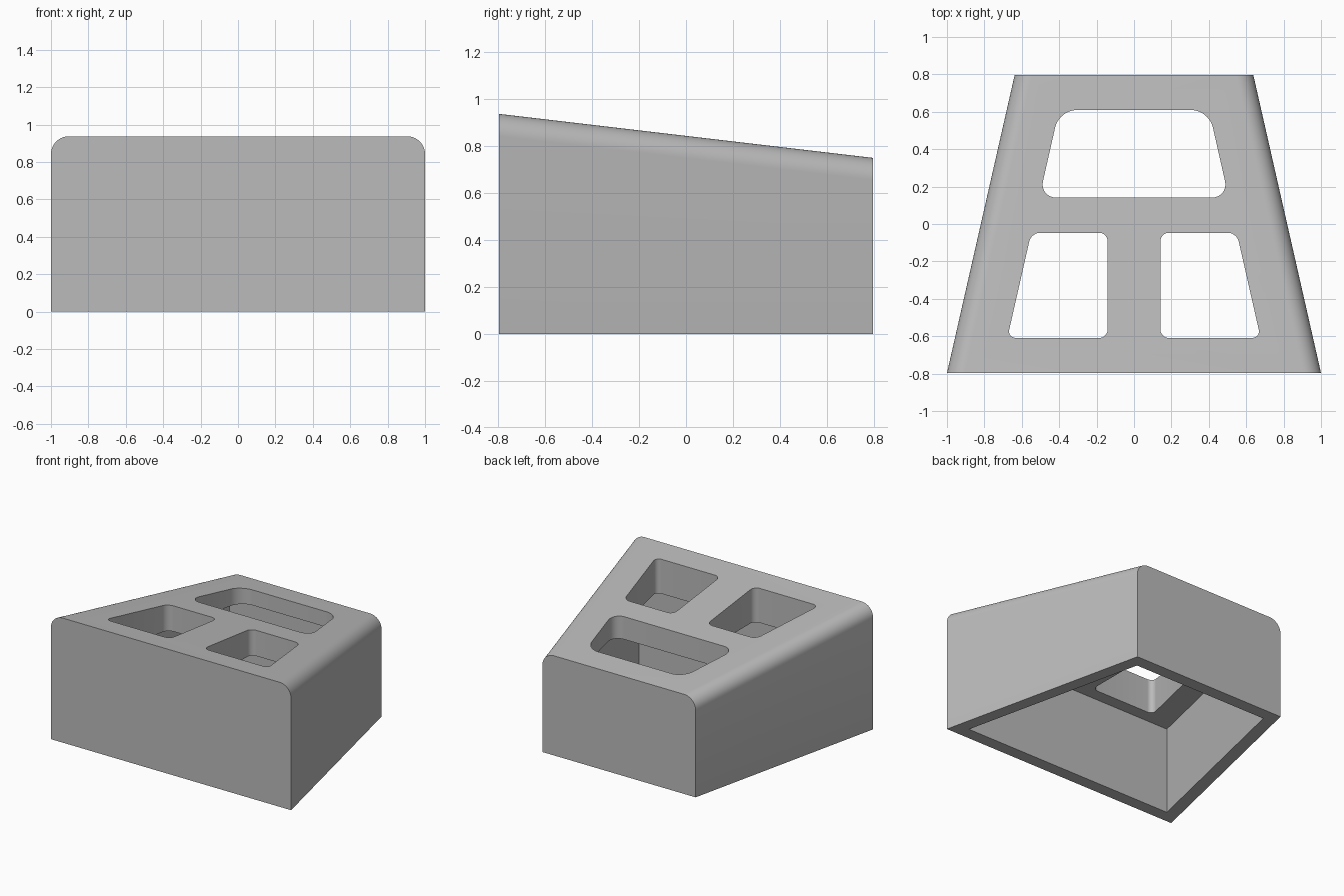
import bpy, bmesh, math

if "Cube" in bpy.data.objects:
    bpy.data.objects.remove(bpy.data.objects["Cube"], do_unlink=True)

U = 3 / 32                     # wall thickness, the module of the whole block
HALF_DEPTH = 8.5 * U
BACK_X, FRONT_X = 0.638, 1.0
TAPER = (FRONT_X - BACK_X) / (2 * HALF_DEPTH)

grey = bpy.data.materials.new("mid_grey")
grey.use_nodes = True
colour = (0.5, 0.5, 0.5, 1)
grey.diffuse_color = colour
grey.node_tree.nodes["Principled BSDF"].inputs["Base Color"].default_value = colour


def side_x(y, inset):
    """Half width at depth y, moved in square to the slanted side."""
    return BACK_X + (HALF_DEPTH - y) * TAPER - inset * math.hypot(1, TAPER)


def prism(name, outline, bottom, top, rounded=None, radius=0.0):
    """Upright prism; top(y) gives the height, rounded(edge) picks edges to round."""
    bm = bmesh.new()
    low = [bm.verts.new((x, y, bottom)) for x, y in outline]
    high = [bm.verts.new((x, y, top(y))) for x, y in outline]
    bm.faces.new(low[::-1])
    bm.faces.new(high)
    n = len(outline)
    for i in range(n):
        j = (i + 1) % n
        bm.faces.new((low[i], low[j], high[j], high[i]))
    bmesh.ops.recalc_face_normals(bm, faces=bm.faces)
    if rounded:
        bmesh.ops.bevel(bm, geom=[e for e in bm.edges if rounded(e)], offset=radius,
                        segments=10, profile=0.5, affect='EDGES')
    mesh = bpy.data.meshes.new(name)
    bm.to_mesh(mesh)
    bm.free()
    mesh.materials.append(grey)
    obj = bpy.data.objects.new(name, mesh)
    bpy.context.collection.objects.link(obj)
    return obj


def trapezoid(front, back, inset):
    fx, bx = side_x(front, inset), side_x(back, inset)
    return [(-fx, front), (fx, front), (bx, back), (-bx, back)]


def upright(e):
    a, b = (v.co for v in e.verts)
    return (a - b).xy.length < 0.001


def top_side(e):
    a, b = (v.co for v in e.verts)
    return abs(a.y - b.y) > 0.1 and min(a.z, b.z) > 0.1


# Tapered block with a sloping top and rounded upper side edges
block = prism("hollow_block", trapezoid(-HALF_DEPTH, HALF_DEPTH, 0), 0,
              lambda y: 9 * U - y * 2 * U / (2 * HALF_DEPTH), top_side, U)

# Hollow underside with a level ceiling
cutters = [prism("cavity_cutter", trapezoid(-7.5 * U, 7.5 * U, U), -0.2, lambda y: 7 * U)]

# Wide rear opening
cutters.append(prism("rear_opening_cutter", trapezoid(1.5 * U, 6.5 * U, 3 * U - 0.008),
                     0.4, lambda y: 1.3, upright, U))

# Pair of front openings
front, back = -6.5 * U, -0.5 * U
for name, s in (("left", 1), ("right", -1)):
    outline = [(s * 1.5 * U, front), (s * side_x(front, 3 * U - 0.008), front),
               (s * side_x(back, 3 * U - 0.008), back), (s * 1.5 * U, back)]
    cutters.append(prism(name + "_front_opening_cutter", outline[::s], 0.4,
                         lambda y: 1.3, upright, U / 2))

bpy.ops.object.select_all(action='DESELECT')
bpy.context.view_layer.objects.active = block
block.select_set(True)
for c in cutters:
    c.hide_render = True
    mod = block.modifiers.new(c.name, 'BOOLEAN')
    mod.operation, mod.solver, mod.object = 'DIFFERENCE', 'EXACT', c
    bpy.ops.object.modifier_apply(modifier=mod.name)
    bpy.data.objects.remove(c, do_unlink=True)

bpy.ops.object.shade_smooth_by_angle(angle=math.radians(30))
